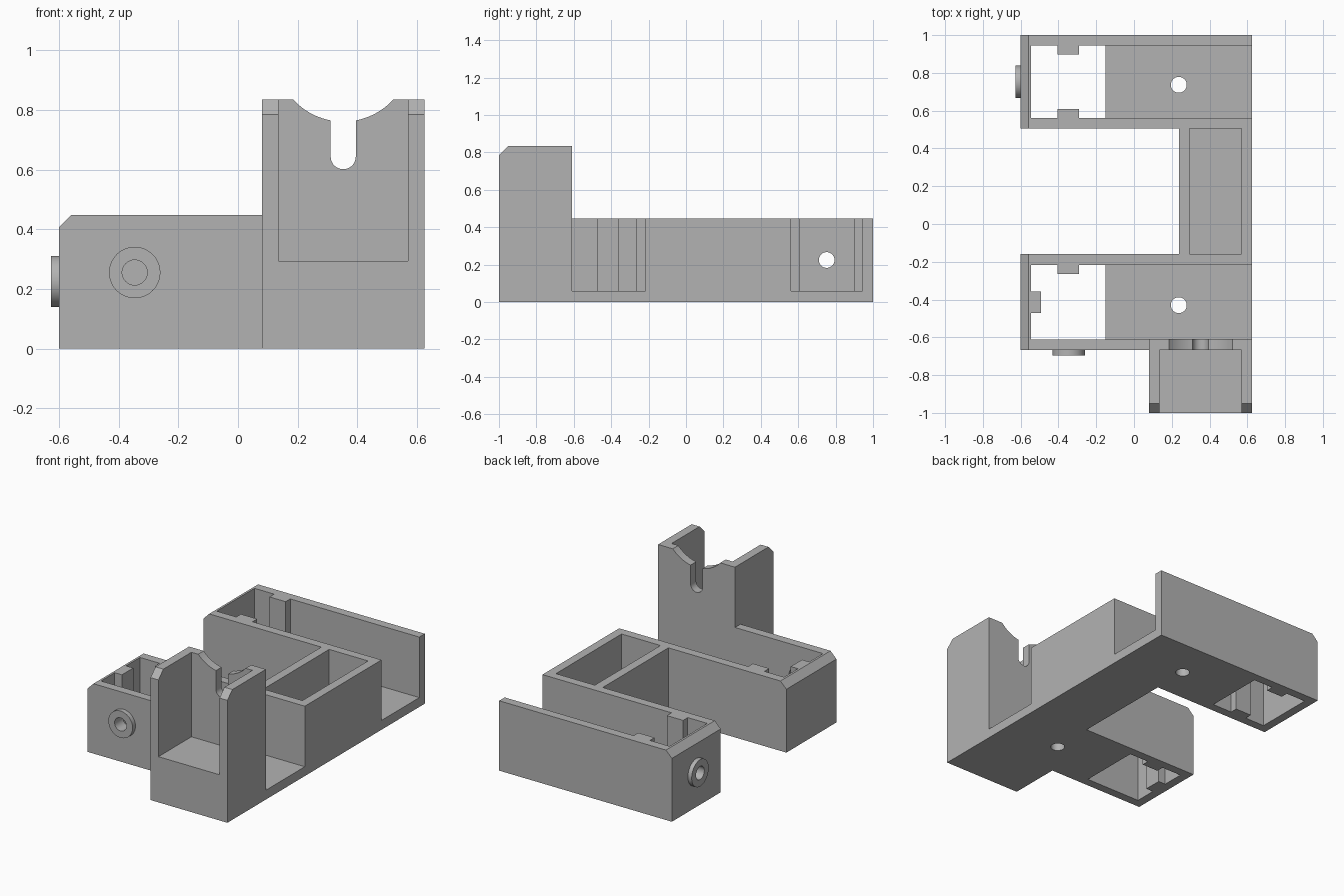
import bpy, bmesh
from mathutils import Vector

old = bpy.data.objects.get("Cube")
if old:
    bpy.data.objects.remove(old, do_unlink=True)

GREY = (0.45, 0.45, 0.45, 1)
mat = bpy.data.materials.new("plain grey")
mat.use_nodes = True
mat.diffuse_color = GREY
mat.node_tree.nodes["Principled BSDF"].inputs["Base Color"].default_value = GREY

# Shared dimensions
RIGHT, LEFT = 0.625, -0.6      # open end and closed end of the trays
WALL, FLOOR, TOP = 0.056, 0.06, 0.448
HOLE = 0.042
CRADLE_X, CRADLE_Y, CRADLE_TOP = 0.08, -0.61, 0.835


def prism(name, outline, axis, start, end):
    """Extrude a 2D outline along x or y."""
    bm = bmesh.new()
    place = (lambda a, b: (start, a, b)) if axis == "x" else (lambda a, b: (a, start, b))
    face = bm.faces.new([bm.verts.new(place(a, b)) for a, b in outline])
    out = bmesh.ops.extrude_face_region(bm, geom=[face])
    moved = [v for v in out["geom"] if isinstance(v, bmesh.types.BMVert)]
    step = Vector((end - start, 0, 0)) if axis == "x" else Vector((0, end - start, 0))
    bmesh.ops.translate(bm, verts=moved, vec=step)
    bmesh.ops.recalc_face_normals(bm, faces=bm.faces)
    mesh = bpy.data.meshes.new(name)
    bm.to_mesh(mesh)
    bm.free()
    mesh.materials.append(mat)
    obj = bpy.data.objects.new(name, mesh)
    bpy.context.collection.objects.link(obj)
    return obj


def box(name, x, y, z):
    return prism(name, [(x[0], z[0]), (x[1], z[0]), (x[1], z[1]), (x[0], z[1])], "y", *y)


def rod(name, centre, radius, depth, axis, sides=48):
    turn = {"x": (0, 1.570796, 0), "y": (1.570796, 0, 0), "z": (0, 0, 0)}[axis]
    bpy.ops.mesh.primitive_cylinder_add(vertices=sides, radius=radius, depth=depth,
                                        location=centre, rotation=turn)
    obj = bpy.context.object
    obj.name = name
    obj.data.materials.append(mat)
    return obj


def cut(obj, *cutters):
    """Subtract each cutter in turn, then discard it."""
    bpy.context.view_layer.objects.active = obj
    for c in cutters:
        c.hide_render = True
        mod = obj.modifiers.new("cut", "BOOLEAN")
        mod.operation, mod.solver, mod.object = "DIFFERENCE", "EXACT", c
        bpy.ops.object.modifier_apply(modifier=mod.name)
        bpy.data.objects.remove(c, do_unlink=True)


def smooth(obj):
    bpy.ops.object.select_all(action="DESELECT")
    obj.select_set(True)
    bpy.context.view_layer.objects.active = obj
    bpy.ops.object.shade_smooth_by_angle()


def tray(name, y0, y1, hole_y):
    """Open-ended channel with a chamfered end, floor window and screw hole."""
    c = 0.042
    side = [(LEFT, 0), (RIGHT, 0), (RIGHT, TOP), (LEFT + c, TOP), (LEFT, TOP - c)]
    obj = prism(name, side, "y", y0, y1)
    inner = (y0 + WALL, y1 - WALL)
    cut(obj,
        box("channel", (LEFT + WALL, 1), inner, (FLOOR, 1)),
        box("window", (LEFT + WALL, -0.152), inner, (-0.1, 0.2)),
        rod("screw", (0.237, hole_y, 0), HOLE, 0.3, "z"))
    return obj


def boss(name, centre, depth, axis, wall):
    """Round collar whose bore also passes through the tray wall."""
    obj = rod(name, centre, 0.086, depth, axis)
    cut(obj, rod("bore", centre, HOLE, 0.2, axis))
    cut(wall, rod("bore", centre, HOLE, 0.2, axis))
    smooth(obj)


# Trays
rear = tray("rear_tray", 0.505, 1.0, 0.737)
front = tray("front_tray", -0.667, -0.16, -0.43)
cut(front, box("cradle_gap", (CRADLE_X, 1), (-0.8, CRADLE_Y), (-0.1, 1)))

# Collars on the outer walls
boss("rear_collar", (-0.6135, 0.752, 0.225), 0.027, "x", rear)
boss("front_collar", (-0.346, -0.6815, 0.255), 0.029, "y", front)
smooth(rear)
smooth(front)

# Locating ribs inside the trays
RIB_X = (-0.405, -0.29)
for label, y in (("rear_outer", (0.897, 0.944)), ("rear_inner", (0.561, 0.608)),
                 ("front_inner", (-0.264, -0.216))):
    box(label + "_rib", RIB_X, y, (0, TOP))
box("front_end_rib", (LEFT + WALL, -0.493), (-0.472, -0.357), (0, TOP))

# Hollow bridge between the trays
bridge = box("bridge", (0.237, RIGHT), (-0.16, 0.505), (0, TOP))
cut(bridge, box("pocket", (0.293, RIGHT - WALL), (-0.3, 0.7), (FLOOR, 1)))

# Tall cradle with chamfered side walls and a notched back wall
c = 0.05
cradle = prism("cradle", [(-1, 0), (CRADLE_Y, 0), (CRADLE_Y, CRADLE_TOP),
                          (-1 + c, CRADLE_TOP), (-1, CRADLE_TOP - c)],
               "x", CRADLE_X, RIGHT)
mid = (CRADLE_X + RIGHT) / 2
cut(cradle,
    box("bay", (CRADLE_X + WALL, RIGHT - WALL), (-1.2, CRADLE_Y - WALL), (0.293, 1)),
    rod("saddle", (mid, CRADLE_Y, 0.988), 0.2275, 0.3, "y", 96),
    box("slot", (mid - HOLE, mid + HOLE), (-0.75, -0.5), (0.643, 0.95)),
    rod("slot_end", (mid, CRADLE_Y, 0.643), HOLE, 0.3, "y"))
smooth(cradle)
